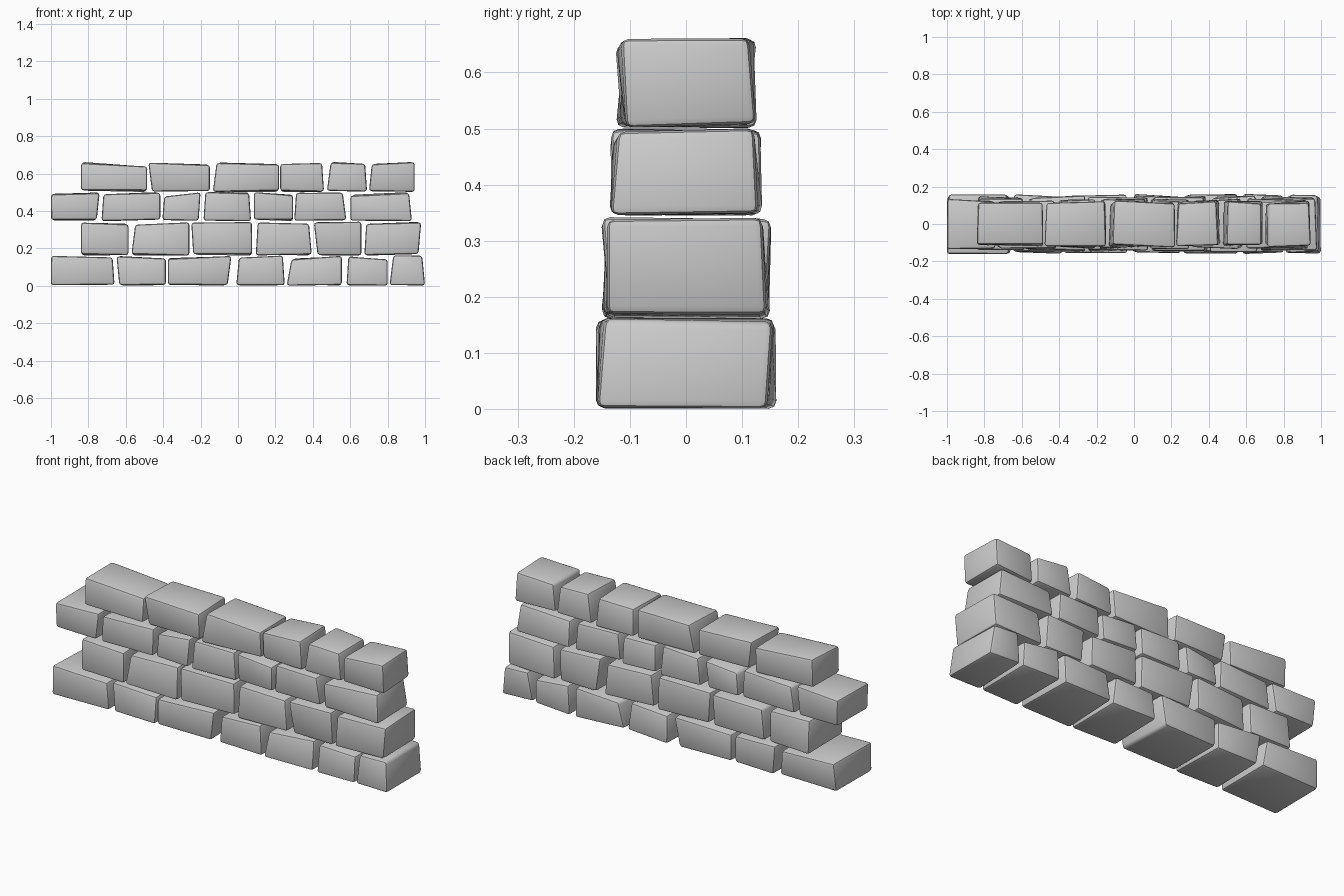
import bpy
import bmesh
import random

random.seed(4)

default_cube = bpy.data.objects.get("Cube")
if default_cube:
    bpy.data.objects.remove(default_cube, do_unlink=True)

# One plain grey for all the stones
stone_grey = bpy.data.materials.new("stone_grey")
stone_grey.use_nodes = True
stone_colour = (0.6, 0.6, 0.6, 1)
stone_grey.diffuse_color = stone_colour
stone_grey.node_tree.nodes["Principled BSDF"].inputs["Base Color"].default_value = stone_colour


def inset(amount):
    """Small random distance that pulls a corner into its stone."""
    return random.uniform(0, amount)


def build_stone(name, stone, bottom, top, half_depth):
    """Crooked block with rounded edges, set by its ends, leans and top tilt."""
    left_end, right_end, left_lean, right_lean, tilt = stone
    mesh = bpy.data.meshes.new(name)
    bm = bmesh.new()
    bmesh.ops.create_cube(bm, size=2)
    for corner in bm.verts:
        side, depth, height = corner.co
        # Ends lean inward from the widest level
        if side < 0:
            x = left_end + max(left_lean * height, 0)
            x += inset(0.012) if depth > 0 else 0
        else:
            x = right_end + min(right_lean * height, 0)
            x -= inset(0.012) if depth > 0 else 0
        # Top slopes toward one end, bottom is only a little uneven
        if height > 0:
            z = top - max(-tilt * side, 0) - inset(0.008)
        else:
            z = bottom + inset(0.01)
        y = depth * (half_depth - inset(0.02))
        corner.co = (x, y, z)
    bm.to_mesh(mesh)
    bm.free()
    mesh.materials.append(stone_grey)

    block = bpy.data.objects.new(name, mesh)
    bpy.context.collection.objects.link(block)
    bevel = block.modifiers.new("rounded_edges", "BEVEL")
    bevel.width = 0.014
    bevel.segments = 2
    bevel.limit_method = "NONE"
    bpy.ops.object.select_all(action="DESELECT")
    block.select_set(True)
    bpy.context.view_layer.objects.active = block
    bpy.ops.object.modifier_apply(modifier=bevel.name)
    bpy.ops.object.shade_smooth_by_angle(angle=0.7)


# Each stone: left end, right end, left lean, right lean, top tilt
bottom_row = [
    (-1, -.66, 0, -.01, -.01), (-.65, -.385, -.015, 0, -.01),
    (-.375, -.035, 0, .02, .015), (-.01, .25, .015, -.01, .01),
    (.26, .555, .025, 0, .015), (.58, .8, .01, 0, -.02),
    (.81, 1, .02, -.015, 0),
]
second_row = [
    (-.84, -.585, 0, 0, -.01), (-.57, -.26, .02, 0, .01),
    (-.25, .075, -.01, 0, 0), (.095, .395, .01, -.015, -.01),
    (.405, .66, -.02, 0, 0), (.675, .98, .01, .015, .01),
]
third_row = [
    (-1, -.74, 0, .015, .01), (-.73, -.415, .01, 0, .01),
    (-.405, -.2, .01, .01, .02), (-.185, .07, .01, -.01, 0),
    (.085, .295, 0, 0, -.015), (.3, .58, .01, -.02, 0),
    (.6, .93, 0, -.015, .015),
]
top_row = [
    (-.84, -.485, 0, 0, -.02), (-.48, -.15, -.02, 0, -.01),
    (-.135, .22, .02, 0, -.01), (.225, .46, 0, -.01, .01),
    (.475, .69, .02, -.01, -.01), (.7, .945, .015, 0, .01),
]

# Rows get thinner from front to back toward the top of the wall
wall = [
    ("bottom_row", bottom_row, 0, .163, .163),
    ("second_row", second_row, .16, .344, .153),
    ("third_row", third_row, .344, .502, .138),
    ("top_row", top_row, .5, .663, .127),
]
for row_name, stones, bottom, top, half_depth in wall:
    for number, stone in enumerate(stones, start=1):
        build_stone(f"{row_name}_stone_{number}", stone, bottom, top, half_depth)
